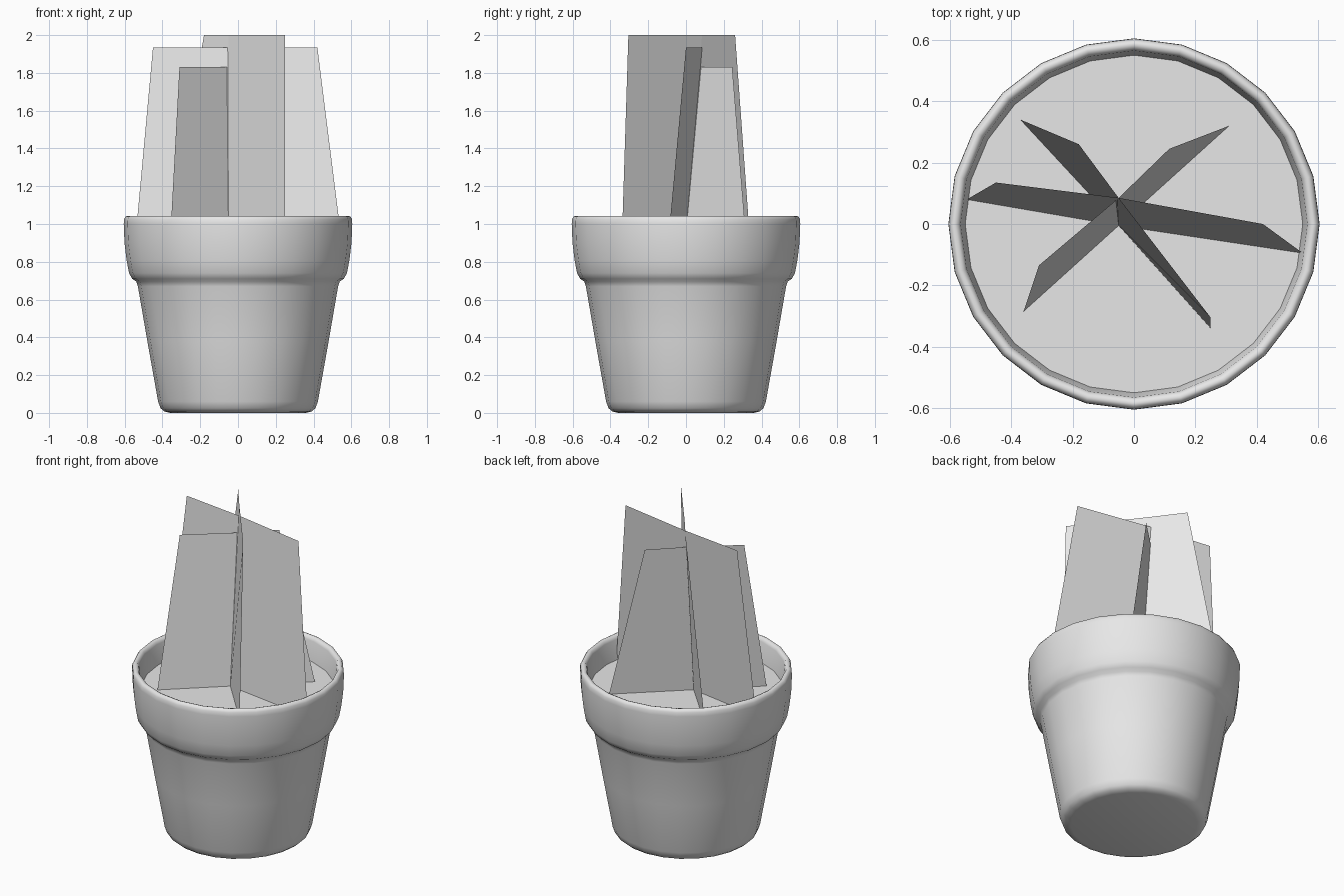
import bpy
import bmesh
import math
from mathutils import Vector

cube = bpy.data.objects.get("Cube")
if cube:
    bpy.data.objects.remove(cube, do_unlink=True)

grey = bpy.data.materials.new("light_grey")
grey.use_nodes = True
COLOUR = (0.8, 0.8, 0.8, 1.0)
grey.diffuse_color = COLOUR
grey.node_tree.nodes["Principled BSDF"].inputs["Base Color"].default_value = COLOUR

SIDES = 24
SOIL_Z = 0.9


def finish(name, bm, angle=None):
    """Turn a bmesh into a named object with the shared material."""
    mesh = bpy.data.meshes.new(name)
    bm.to_mesh(mesh)
    bm.free()
    mesh.materials.append(grey)
    obj = bpy.data.objects.new(name, mesh)
    bpy.context.collection.objects.link(obj)
    if angle:
        bpy.ops.object.select_all(action="DESELECT")
        obj.select_set(True)
        bpy.context.view_layer.objects.active = obj
        bpy.ops.object.shade_smooth_by_angle(angle=math.radians(angle))
    return obj


def ring(bm, radius, z):
    return [bm.verts.new((radius * math.cos(a), radius * math.sin(a), z))
            for a in (math.tau * i / SIDES for i in range(SIDES))]


def lathe(name, profile):
    """Revolve (radius, height) points and cap both ends."""
    bm = bmesh.new()
    rings = [ring(bm, r, z) for r, z in profile]
    for low, high in zip(rings, rings[1:]):
        for i in range(SIDES):
            j = (i + 1) % SIDES
            bm.faces.new((low[i], low[j], high[j], high[i]))
    bm.faces.new(rings[0][::-1])
    bm.faces.new(rings[-1])
    bmesh.ops.recalc_face_normals(bm, faces=bm.faces)
    return finish(name, bm, 60)


# Pot: rounded base, tapered wall, thick collar, rolled lip, inner wall
lathe("pot", [
    (0.36, 0.0), (0.39, 0.008), (0.41, 0.025), (0.423, 0.06),
    (0.48, 0.38), (0.53, 0.67), (0.538, 0.695),
    (0.56, 0.71), (0.577, 0.74), (0.59, 0.81), (0.601, 0.9),
    (0.605, 1.0), (0.604, 1.025), (0.595, 1.04), (0.585, 1.043),
    (0.572, 1.038), (0.565, 1.02), (0.55, SOIL_Z), (0.545, 0.87),
])

# Soil: flat disc just inside the wall
bm = bmesh.new()
bm.faces.new(ring(bm, 0.55, SOIL_Z))
finish("soil", bm)

# Leaves: upright blades fanning out from one leaning stem line
STEM_TOP = Vector((-0.05, 0.085))
STEM_FOOT = Vector((-0.05, -0.005))
# name, tip (x, y), foot (x, y), height, facing clockwise
blades = [
    ("leaf_right", (0.42, 0.0), (0.55, -0.095), 1.935, True),
    ("leaf_back_right", (0.115, 0.245), (0.31, 0.32), 1.83, True),
    ("leaf_back_left", (-0.18, 0.26), (-0.37, 0.34), 2.0, True),
    ("leaf_left", (-0.45, 0.135), (-0.545, 0.08), 1.935, True),
    ("leaf_front_left", (-0.31, -0.135), (-0.36, -0.285), 1.83, False),
    ("leaf_front_right", (0.25, -0.305), (0.25, -0.34), 2.0, True),
]
for name, tip, foot, height, clockwise in blades:
    bm = bmesh.new()
    corners = [(*STEM_FOOT, SOIL_Z), (*foot, SOIL_Z),
               (*tip, height), (*STEM_TOP, height)]
    if not clockwise:
        corners.reverse()
    bm.faces.new([bm.verts.new(c) for c in corners])
    finish(name, bm, 30)
